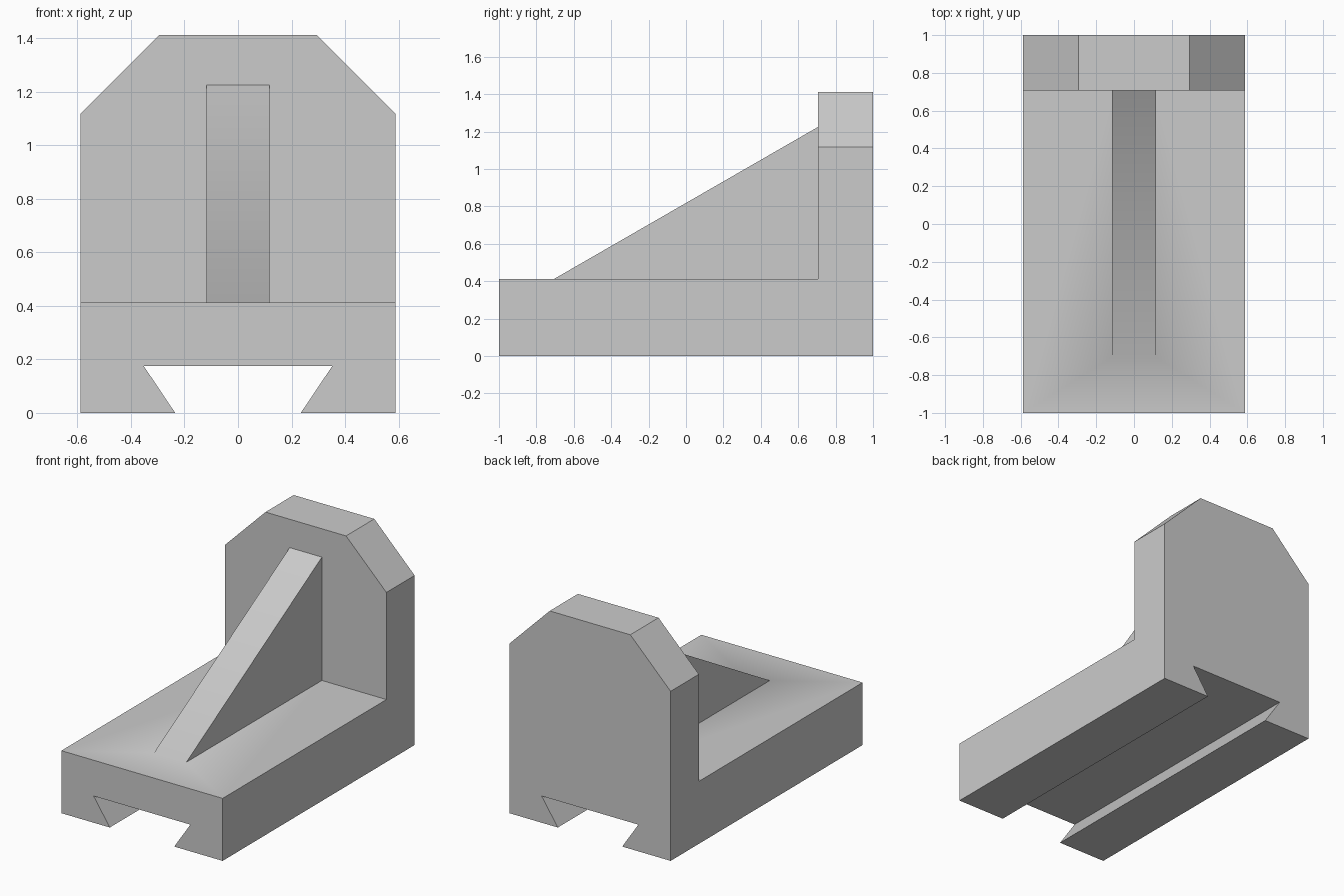
import bpy, bmesh, math
from mathutils import Vector

cube = bpy.data.objects.get("Cube")
if cube:
    bpy.data.objects.remove(cube, do_unlink=True)

grey = bpy.data.materials.new("plain grey")
grey.use_nodes = True
colour = (0.6, 0.6, 0.6, 1)
grey.diffuse_color = colour
grey.node_tree.nodes["Principled BSDF"].inputs["Base Color"].default_value = colour

HALF_W, BASE_H, TOP, WALL_Y = 0.588, 0.412, 1.412, 0.706
CHAMFER = 0.294
RIB_HALF, RIB_TOP = 0.1175, 1.225


def prism(name, profile, axis, start, end):
    """Extrude a closed profile along x (profile is y, z) or y (profile is x, z)."""
    bm = bmesh.new()
    place = (lambda a, b: (start, a, b)) if axis == "x" else (lambda a, b: (a, start, b))
    face = bm.faces.new([bm.verts.new(place(a, b)) for a, b in profile])
    step = Vector((end - start, 0, 0) if axis == "x" else (0, end - start, 0))
    new = bmesh.ops.extrude_face_region(bm, geom=[face])["geom"]
    bmesh.ops.translate(bm, vec=step, verts=[v for v in new if isinstance(v, bmesh.types.BMVert)])
    bmesh.ops.recalc_face_normals(bm, faces=bm.faces)
    mesh = bpy.data.meshes.new(name)
    bm.to_mesh(mesh)
    bm.free()
    mesh.materials.append(grey)
    obj = bpy.data.objects.new(name, mesh)
    bpy.context.collection.objects.link(obj)
    return obj


def combine(target, tool, operation):
    """Apply a boolean and discard the tool object."""
    mod = target.modifiers.new("combine", "BOOLEAN")
    mod.operation, mod.solver, mod.object = operation, "EXACT", tool
    bpy.context.view_layer.objects.active = target
    bpy.ops.object.modifier_apply(modifier=mod.name)
    bpy.data.objects.remove(tool, do_unlink=True)


# Base and upright wall as one L-shaped block
bracket = prism("angle_bracket", [(-1, 0), (1, 0), (1, TOP), (WALL_Y, TOP),
                                  (WALL_Y, BASE_H), (-1, BASE_H)], "x", -HALF_W, HALF_W)

# Chamfered upper corners of the wall
for side in (-1, 1):
    over = 0.1
    corner = [(side * (HALF_W - CHAMFER - over), TOP + over),
              (side * (HALF_W + over), TOP - CHAMFER - over),
              (side * (HALF_W + over), TOP + over)]
    combine(bracket, prism("corner_cutter", corner, "y", 0.5, 1.2), "DIFFERENCE")

# Dovetail slot along the underside, its flanks continued below the base
dovetail = [(-0.353, 0.176), (0.353, 0.176), (0.1675, -0.1), (-0.1675, -0.1)]
combine(bracket, prism("dovetail_cutter", dovetail, "y", -1.2, 1.2), "DIFFERENCE")

# Sloping rib, sunk into the base and the wall
slope = (RIB_TOP - BASE_H) / (2 * WALL_Y)
sink = 0.1
rib = [(-WALL_Y - sink, BASE_H - sink * slope), (WALL_Y + sink, BASE_H - sink * slope),
       (WALL_Y + sink, RIB_TOP + sink * slope)]
combine(bracket, prism("support_rib", rib, "x", -RIB_HALF, RIB_HALF), "UNION")

# Soft shading where the rib runs out into the base, crisp edges elsewhere
bpy.ops.object.select_all(action="DESELECT")
bracket.select_set(True)
bpy.context.view_layer.objects.active = bracket
bpy.ops.object.shade_smooth_by_angle(angle=math.radians(31))
